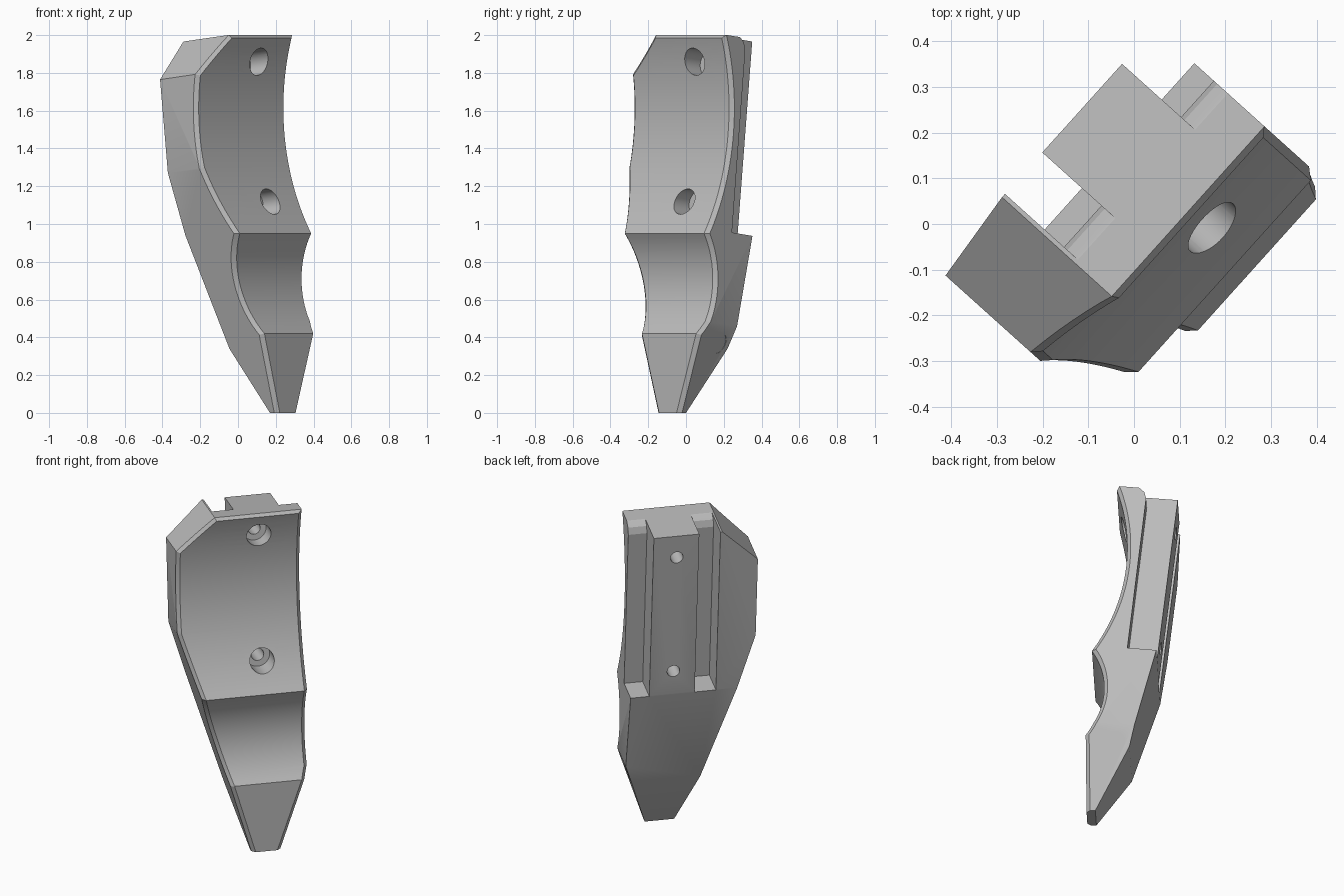
import bpy, bmesh, math
from mathutils import Vector, Matrix

old = bpy.data.objects.get("Cube")
if old:
    bpy.data.objects.remove(old, do_unlink=True)

TURN = Matrix.Rotation(math.radians(48), 4, 'Z')   # the jaw stands turned on the ground
LEAN = Vector((0, 1, -0.11))                       # square to the leaning back face

grey = bpy.data.materials.new("plain grey")
grey.use_nodes = True
grey.diffuse_color = (0.5, 0.5, 0.5, 1)
grey.node_tree.nodes["Principled BSDF"].inputs["Base Color"].default_value = (0.5, 0.5, 0.5, 1)


def arc(a, m, b, n):
    """Points on the circle through a, m and b, without the last one."""
    (ax, ay), (bx, by), (cx, cy) = a, m, b
    d = 2 * (ax * (by - cy) + bx * (cy - ay) + cx * (ay - by))
    sa, sb, sc = ax * ax + ay * ay, bx * bx + by * by, cx * cx + cy * cy
    ox = (sa * (by - cy) + sb * (cy - ay) + sc * (ay - by)) / d
    oy = (sa * (cx - bx) + sb * (ax - cx) + sc * (bx - ax)) / d
    r = math.hypot(ax - ox, ay - oy)
    t0, t1 = math.atan2(ay - oy, ax - ox), math.atan2(cy - oy, cx - ox)
    t1 = t0 + (t1 - t0 + math.pi) % (2 * math.pi) - math.pi
    return [(ox + r * math.cos(t0 + (t1 - t0) * i / n),
             oy + r * math.sin(t0 + (t1 - t0) * i / n)) for i in range(n)]


def prism(profile, x0, x1):
    """Depth/height profile extruded across the width."""
    bm = bmesh.new()
    face = bm.faces.new([bm.verts.new((x0, y, z)) for y, z in profile])
    ext = bmesh.ops.extrude_face_region(bm, geom=[face])
    bmesh.ops.translate(bm, vec=(x1 - x0, 0, 0),
                        verts=[v for v in ext["geom"] if isinstance(v, bmesh.types.BMVert)])
    bmesh.ops.recalc_face_normals(bm, faces=bm.faces)
    return bm


def make_object(name, bm):
    bm.transform(TURN)
    mesh = bpy.data.meshes.new(name)
    bm.to_mesh(mesh)
    bm.free()
    mesh.materials.append(grey)
    ob = bpy.data.objects.new(name, mesh)
    bpy.context.collection.objects.link(ob)
    return ob


def trim(bm, point, along, normal_side):
    """Cut away what lies on the given side of a plane and close the cut."""
    n = Vector(along).cross(LEAN).normalized()
    if n.dot(Vector(normal_side)) < 0:
        n = -n
    res = bmesh.ops.bisect_plane(bm, geom=bm.verts[:] + bm.edges[:] + bm.faces[:], dist=1e-5,
                                 plane_co=point, plane_no=n, clear_outer=True)
    edges = [e for e in res["geom_cut"] if isinstance(e, bmesh.types.BMEdge)]
    bmesh.ops.contextual_create(bm, geom=edges)
    bmesh.ops.recalc_face_normals(bm, faces=bm.faces)


# Jaw body: two hollows in front, a kinked back
tip, ridge, crown = (-0.26, 0.42), (-0.224, 0.95), (-0.09, 2.003)
front = [(-0.26, 0.0)] + arc(tip, (-0.157, 0.67), ridge, 20) + arc(ridge, (-0.026, 1.6), crown, 32) + [crown]
back = [(0.254, 1.966), (0.138, 0.94), (-0.015, 0.34), (-0.21, 0.0)]
body = prism(front + back, -0.36, 0.35)
trim(body, (-0.36, 0, 1.79), (1, 0, 0.97), (-1, 0, 1))         # clipped upper corner
trim(body, (-0.36, 0, 1.29), (0.373, 0, -1.29), (-1, 0, -0.3))  # long taper
trim(body, (0.35, 0, 0.46), (-0.153, 0, -0.46), (1, 0, -0.3))   # short taper


def facing(f):
    n = f.normal
    if abs(n.x) > 0.25:
        return "side"
    if n.z < -0.95:
        return "bottom"
    if n.z > 0.95:
        return "top"
    return "front" if n.y < 0 else "back"


def chamfer(bm, which, others, size):
    bm.normal_update()
    edges = [e for e in bm.edges if len(e.link_faces) == 2
             and which in (k := [facing(f) for f in e.link_faces])
             and any(o in k for o in others)]
    bmesh.ops.bevel(bm, geom=edges, offset=size, offset_type='OFFSET', segments=1,
                    profile=0.5, affect='EDGES')


chamfer(body, "front", ("side", "top"), 0.02)
jaw = make_object("jaw_body", body)

# Cutters: two rail slots with flared upper ends
slot = [(-0.025, 0.955), (0.08, 1.92), (0.07, 1.96), (0.045, 1.985), (-0.02, 2.03),
        (-0.02, 2.1), (0.5, 2.1), (0.5, 0.897)]
cutters = [make_object("slot_cutter", prism(slot, a, b)) for a, b in ((-0.14, -0.018), (0.243, 0.45))]


def cylinder(name, centre, axis, radius, start, end):
    axis = Vector(axis).normalized()
    bm = bmesh.new()
    place = Matrix.Translation(Vector(centre) + axis * (start + end) / 2) @ \
        axis.to_track_quat('Z', 'Y').to_matrix().to_4x4()
    bmesh.ops.create_cone(bm, cap_ends=True, segments=40, radius1=radius, radius2=radius,
                          depth=end - start, matrix=place)
    return make_object(name, bm)


# Counterbored screw holes and the shallow round mark on the side
for y, z in ((-0.147, 1.12), (-0.059, 1.86)):
    cutters.append(cylinder("head_cutter", (0.108, y, z), LEAN, 0.07, -0.2, 0.13))
    cutters.append(cylinder("screw_cutter", (0.108, y, z), LEAN, 0.036, 0.0, 0.6))
cutters.append(cylinder("mark_cutter", (0.32, -0.1, 0.37), (0.949, 0, -0.316), 0.06, -0.004, 0.1))

bpy.ops.object.select_all(action='DESELECT')
jaw.select_set(True)
bpy.context.view_layer.objects.active = jaw
for c in cutters:
    c.hide_render = True
    mod = jaw.modifiers.new("cut", 'BOOLEAN')
    mod.operation, mod.solver, mod.object = 'DIFFERENCE', 'EXACT', c
    bpy.ops.object.modifier_apply(modifier=mod.name)
for c in cutters:
    bpy.data.objects.remove(c, do_unlink=True)
bpy.ops.object.shade_smooth_by_angle(angle=math.radians(20))
